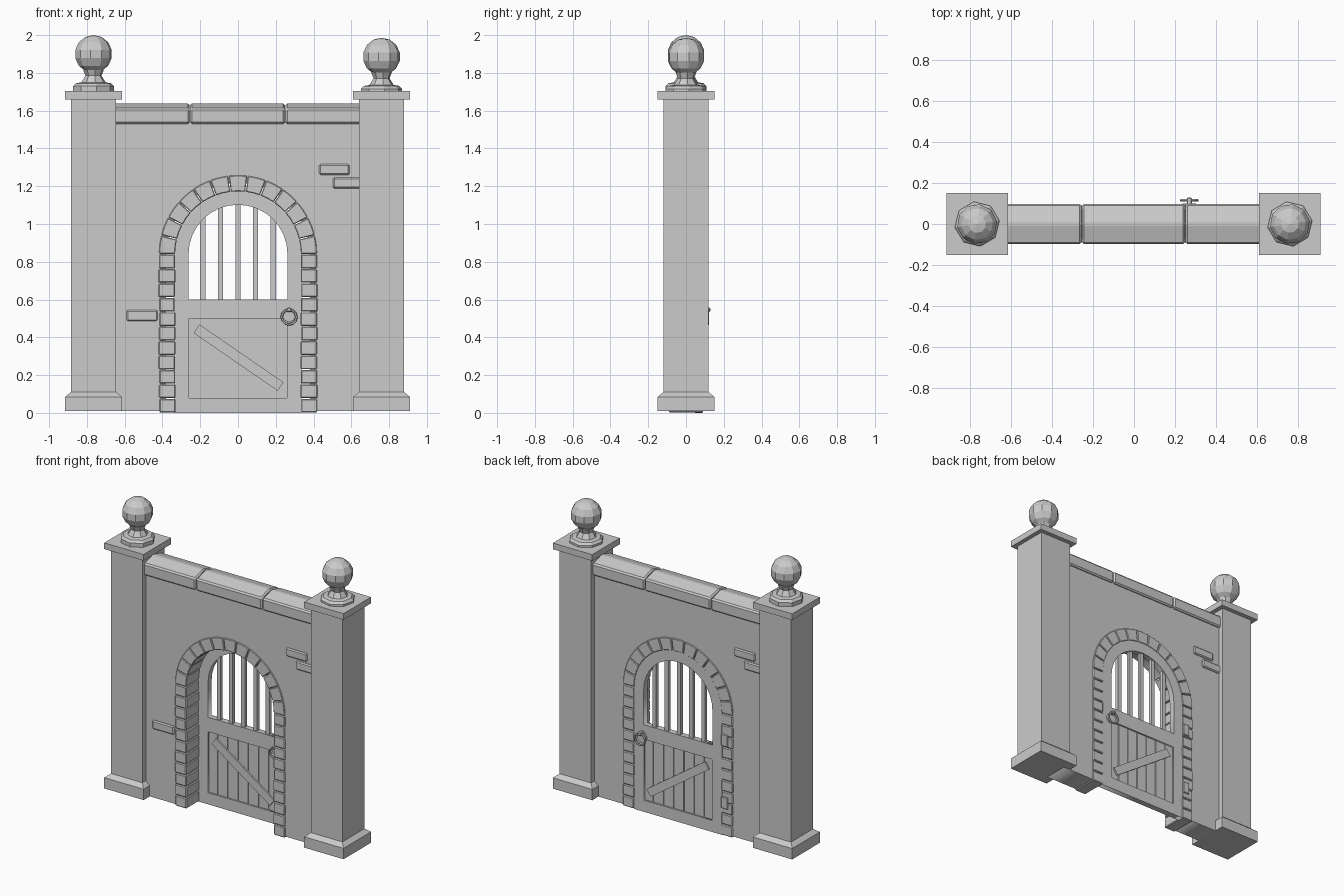
import bpy, bmesh, math, random
from mathutils import Matrix, Vector

if "Cube" in bpy.data.objects:
    bpy.data.objects.remove(bpy.data.objects["Cube"])

random.seed(4)
ARCH_Z = 0.84


def finish(name, bm, bevel=0.0):
    bmesh.ops.recalc_face_normals(bm, faces=bm.faces)
    me = bpy.data.meshes.new(name)
    bm.to_mesh(me)
    bm.free()
    ob = bpy.data.objects.new(name, me)
    bpy.context.collection.objects.link(ob)
    if bevel:
        m = ob.modifiers.new("bevel", "BEVEL")
        m.width, m.segments = bevel, 1
    return ob


def box(name, x, y, z, bevel=0.0, turn=0.0):
    """Box from (min, max) pairs, optionally turned about y."""
    c = [(a + b) / 2 for a, b in (x, y, z)]
    s = [b - a for a, b in (x, y, z)]
    bm = bmesh.new()
    mat = Matrix.Translation(c) @ Matrix.Rotation(turn, 4, 'Y') @ Matrix.Diagonal((*s, 1))
    bmesh.ops.create_cube(bm, size=1, matrix=mat)
    return finish(name, bm, bevel)


def prism(name, pts, direction, bevel=0.0):
    """Closed 3D outline pushed along a direction."""
    bm = bmesh.new()
    f = bm.faces.new([bm.verts.new(p) for p in pts])
    r = bmesh.ops.extrude_face_region(bm, geom=[f])
    vs = [v for v in r['geom'] if isinstance(v, bmesh.types.BMVert)]
    bmesh.ops.translate(bm, verts=vs, vec=direction)
    return finish(name, bm, bevel)


def lathe(name, profile, x, seg):
    bm = bmesh.new()
    vs = [bm.verts.new((r, 0, z)) for r, z in profile]
    es = [bm.edges.new(p) for p in zip(vs, vs[1:])]
    bmesh.ops.spin(bm, geom=vs + es, axis=(0, 0, 1), cent=(0, 0, 0),
                   angle=math.tau, steps=seg)
    bmesh.ops.remove_doubles(bm, verts=bm.verts, dist=1e-4)
    bmesh.ops.rotate(bm, verts=bm.verts, matrix=Matrix.Rotation(0.15, 3, 'Z'))
    bmesh.ops.translate(bm, verts=bm.verts, vec=(x, 0, 0))
    return finish(name, bm)


def sheet(name, outlines, y0, y1):
    """Filled x-z outlines (later ones are holes) with thickness in y."""
    cu = bpy.data.curves.new(name, 'CURVE')
    cu.dimensions, cu.fill_mode, cu.extrude = '2D', 'BOTH', (y1 - y0) / 2
    for pts in outlines:
        sp = cu.splines.new('POLY')
        sp.points.add(len(pts) - 1)
        for p, (x, z) in zip(sp.points, pts):
            p.co = (x, z, 0, 1)
        sp.use_cyclic_u = True
    tmp = bpy.data.objects.new(name + "_curve", cu)
    bpy.context.collection.objects.link(tmp)
    bpy.context.view_layer.update()
    me = bpy.data.meshes.new_from_object(tmp.evaluated_get(bpy.context.evaluated_depsgraph_get()))
    bpy.data.objects.remove(tmp)
    me.transform(Matrix.Translation((0, (y0 + y1) / 2, 0)) @ Matrix.Rotation(math.pi / 2, 4, 'X'))
    bm = bmesh.new()
    bm.from_mesh(me)
    bmesh.ops.remove_doubles(bm, verts=bm.verts, dist=1e-5)
    return finish(name, bm)


def arch(r, bottom, n=16):
    pts = [(r * math.cos(math.pi * i / n), ARCH_Z + r * math.sin(math.pi * i / n)) for i in range(n + 1)]
    return [(r, bottom)] + pts + [(-r, bottom)]


# Pillars with plinth, cap and ball finial
for side, cx, drop in (("left", -0.765, 0.0), ("right", 0.76, 0.014)):
    box(side + "_pillar", (cx - 0.12, cx + 0.12), (-0.12, 0.12), (0.02, 1.67))
    bm = bmesh.new()
    rings = [[bm.verts.new((cx + h * a, h * b, z)) for a, b in ((-1, -1), (1, -1), (1, 1), (-1, 1))]
             for h, z in ((0.15, 0.01), (0.15, 0.085), (0.12, 0.11))]
    for lo, hi in zip(rings, rings[1:]):
        for i in range(4):
            bm.faces.new((lo[i], lo[i - 3], hi[i - 3], hi[i]))
    bm.faces.new(rings[0])
    bm.faces.new(rings[-1])
    finish(side + "_plinth", bm)
    box(side + "_cap", (cx - 0.15, cx + 0.15), (-0.15, 0.15), (1.66, 1.703))
    d = drop
    lathe(side + "_finial_base", [(0, 1.69), (0.11, 1.69), (0.11, 1.73 - d), (0.095, 1.745 - d),
          (0.065, 1.75 - d), (0.043, 1.785 - d), (0.055, 1.815 - d), (0, 1.83 - d)], cx, 8)
    ball = [(0.1 * math.sin(math.pi * i / 7), 1.9 - d - 0.1 * math.cos(math.pi * i / 7)) for i in range(8)]
    lathe(side + "_finial_ball", ball, cx, 10)

# Wall with arched opening
sheet("wall", [[(0.66, 0.01), (0.66, 1.6), (-0.66, 1.6), (-0.66, 0.01)] + arch(0.38, 0.01)[::-1]], -0.083, 0.083)

# Coping stones
section = [(-0.098, 1.53), (0.098, 1.53), (0.098, 1.612), (0, 1.64), (-0.098, 1.612)]
for i, (a, b) in enumerate(((-0.66, -0.257), (-0.253, 0.248), (0.252, 0.66))):
    prism(f"coping_{i}", [(a, y, z) for y, z in section], (b - a, 0, 0), 0.009)

# Arch stones: straight legs then wedge stones
RI, RO, FRONT, DEPTH = 0.333, 0.418, -0.09, 0.18
rows = 11
for s in (-1, 1):
    for i in range(rows):
        z0, z1 = i * ARCH_Z / rows + 0.002, (i + 1) * ARCH_Z / rows - 0.002
        o, j = RO + random.uniform(-0.003, 0.003), RI + random.uniform(-0.003, 0.003)
        prism(f"jamb_stone_{i}", [(s * j, FRONT, z0), (s * o, FRONT, z0), (s * o, FRONT, z1), (s * j, FRONT, z1)],
              (0, DEPTH, 0), 0.005)
wedges = 13
for i in range(wedges):
    a0, a1 = math.pi * i / wedges + 0.006, math.pi * (i + 1) / wedges - 0.006
    am = (a0 + a1) / 2
    pts = [(RI, a0), (RO, a0), (RO, am), (RO, a1), (RI, a1), (RI, am)]
    prism(f"arch_stone_{i}", [(r * math.cos(a), FRONT, ARCH_Z + r * math.sin(a)) for r, a in pts],
          (0, DEPTH, 0), 0.004)

# Door frame with arched window and sunken lower panel
panel = [(-0.26, 0.08), (0.26, 0.08), (0.26, 0.5), (-0.26, 0.5)]
sheet("door_frame", [arch(0.337, 0.0), arch(0.262, 0.6), panel], 0.047, 0.087)
for i in range(7):
    x = -0.234 + i * 0.078
    box("door_plank", (x - 0.036, x + 0.036), (0.058, 0.076), (0.07, 0.51))
box("plank_backing", (-0.265, 0.265), (0.064, 0.070), (0.07, 0.51))
box("door_brace", (-0.27, 0.27), (0.048, 0.086), (0.265, 0.32), turn=math.atan2(0.31, 0.45))
bpy.data.objects["door_brace"].location.x = 0.003

# Window bars
for i in range(-2, 3):
    x = i * 0.093
    box("window_bar", (x - 0.014, x + 0.014), (0.055, 0.079), (0.59, ARCH_Z + math.sqrt(0.075 - x * x)))

# Ring handles on both faces
for side, y, s in (("front", 0.047, -1), ("back", 0.087, 1)):
    bpy.ops.mesh.primitive_torus_add(major_radius=0.039, minor_radius=0.007, major_segments=12, minor_segments=6,
                                     location=(0.27, y + s * 0.028, 0.507), rotation=(math.pi / 2, 0, 0))
    bpy.context.object.name = side + "_ring"
    bpy.ops.mesh.primitive_cylinder_add(vertices=10, radius=0.034, depth=0.016, location=(0.27, y + s * 0.006, 0.515),
                                        rotation=(math.pi / 2, 0, 0))
    bpy.context.object.name = side + "_handle_plate"
    box(side + "_ring_holder", (0.258, 0.282), sorted((y, y + s * 0.042)), (0.535, 0.557), 0.004)

# Hinge plates on the back
for z in (0.23, 0.66):
    box("hinge", (-0.385, -0.335), (0.08, 0.098), (z - 0.04, z + 0.04), 0.003)

# Exposed bricks on the front and back of the wall
for x, z in (((0.43, 0.59), (1.26, 1.317)), ((0.503, 0.65), (1.188, 1.246)), ((-0.59, -0.425), (0.486, 0.545))):
    box("front_brick", x, (-0.094, -0.07), z, 0.007)
    if z[0] > 1:
        box("back_brick", (-x[1], -x[0]), (0.07, 0.094), z, 0.007)
